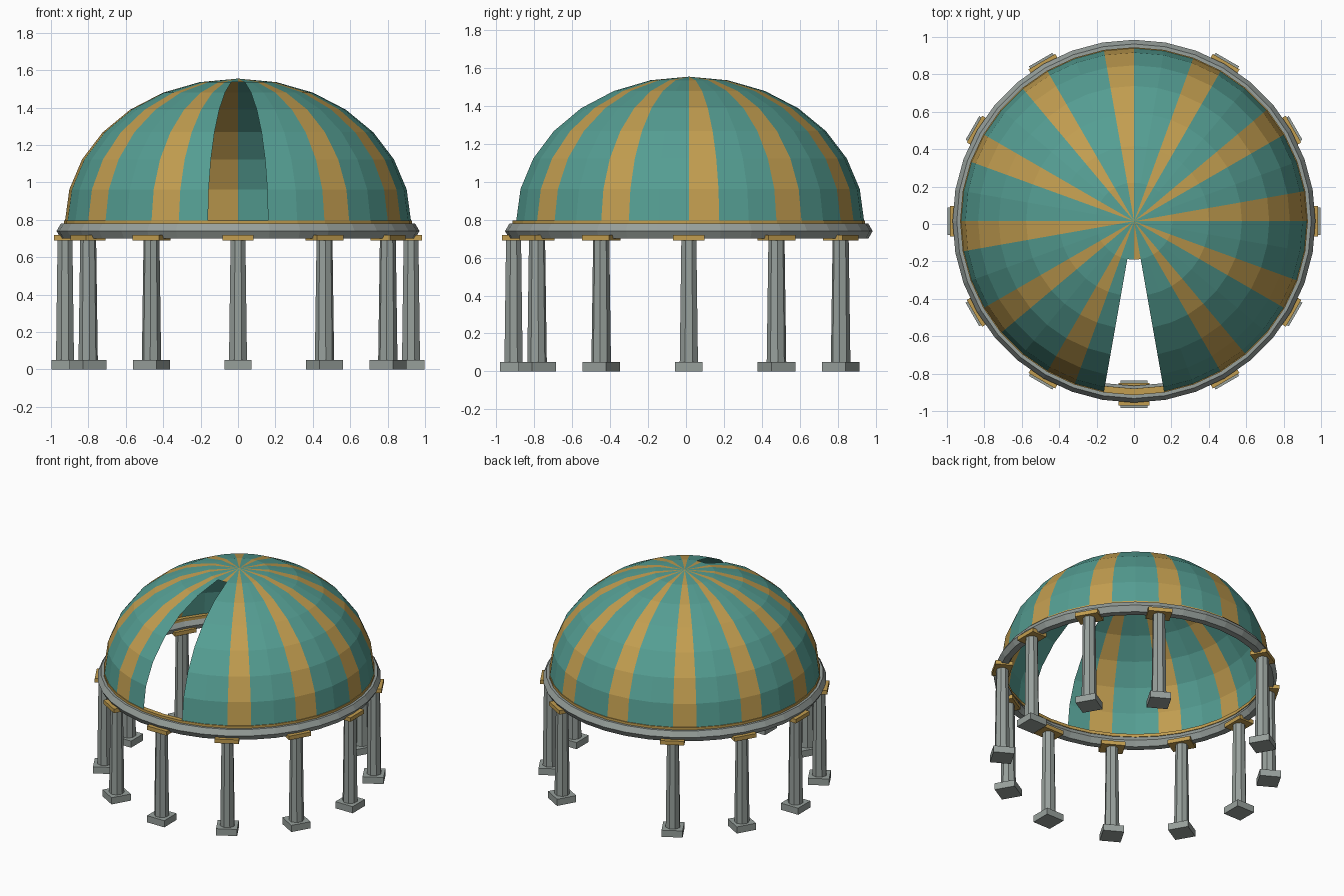
import bpy, bmesh
from math import sin, cos, pi, radians
from mathutils import Matrix

if "Cube" in bpy.data.objects:
    bpy.data.objects.remove(bpy.data.objects["Cube"])

CY = 0.015      # plan centre of the rotunda
SEG = 36        # sides of dome and rings
COL_R = 0.925   # radius of the column circle


def material(name, rgb):
    m = bpy.data.materials.new(name)
    m.diffuse_color = (*rgb, 1)
    m.use_nodes = True
    m.node_tree.nodes["Principled BSDF"].inputs["Base Color"].default_value = m.diffuse_color
    return m


stone = material("stone", (0.31, 0.35, 0.33))
gold = material("gold", (0.54, 0.34, 0.08))
teal = material("teal", (0.09, 0.34, 0.29))


def finish(bm, name, *mats):
    me = bpy.data.meshes.new(name)
    bm.to_mesh(me)
    bm.free()
    for m in mats:
        me.materials.append(m)
    ob = bpy.data.objects.new(name, me)
    bpy.context.collection.objects.link(ob)
    return ob


def ring(name, profile, mat):
    """Closed (radius, z) profile swept round the centre."""
    bm = bmesh.new()
    loops = [[bm.verts.new((r * cos(2 * pi * i / SEG), CY + r * sin(2 * pi * i / SEG), z))
              for r, z in profile] for i in range(SEG)]
    n = len(profile)
    for i in range(SEG):
        a, b = loops[i], loops[(i + 1) % SEG]
        for j in range(n):
            k = (j + 1) % n
            bm.faces.new((a[j], b[j], b[k], a[k]))
    bmesh.ops.recalc_face_normals(bm, faces=bm.faces)
    return finish(bm, name, mat)


def box(name, size, z, place, mat):
    bm = bmesh.new()
    bmesh.ops.create_cube(bm, size=1, matrix=place @ Matrix.Translation((0, 0, z))
                          @ Matrix.Diagonal((*size, 1)))
    return finish(bm, name, mat)


# Columns: eleven of twelve positions, the back one is left open
for k in range(12):
    if k == 3:
        continue
    place = (Matrix.Translation((0, CY, 0)) @ Matrix.Rotation(radians(30 * k), 4, 'Z')
             @ Matrix.Translation((COL_R, 0, 0)))
    box(f"column_base_{k}", (0.145, 0.145, 0.05), 0.025, place, stone)
    box(f"column_capital_{k}", (0.12, 0.165, 0.03), 0.705, place, gold)
    bm = bmesh.new()
    bmesh.ops.create_cone(bm, cap_ends=True, segments=8, radius1=0.052, radius2=0.043, depth=0.64,
                          matrix=place @ Matrix.Translation((0, 0, 0.37))
                          @ Matrix.Rotation(pi / 8, 4, 'Z'))
    finish(bm, f"column_shaft_{k}", stone)

# Hexagonal-section ring beam and the thin gold trim on it
ring("ring_beam", [(COL_R + 0.045 * cos(a * pi / 3), 0.74 + 0.045 * sin(a * pi / 3))
                   for a in range(6)], stone)
ring("dome_trim", [(0.895, 0.775), (0.93, 0.775), (0.93, 0.797), (0.895, 0.797)], gold)

# Striped dome with an open slot at the front
ROWS, R, Z0, H = 7, 0.925, 0.793, 0.762
bm = bmesh.new()
apex = bm.verts.new((0, CY, Z0 + H))
rows = []
for j in range(1, ROWS + 1):
    t = j * pi / 2 / ROWS
    rows.append([bm.verts.new((R * sin(t) * cos(2 * pi * i / SEG),
                               CY + R * sin(t) * sin(2 * pi * i / SEG),
                               Z0 + H * cos(t))) for i in range(SEG)])
for i in range(SEG):
    n = (i + 1) % SEG
    faces = [bm.faces.new((apex, rows[0][i], rows[0][n]))]
    if i not in (26, 27):
        faces += [bm.faces.new((a[i], b[i], b[n], a[n])) for a, b in zip(rows, rows[1:])]
    for f in faces:
        f.material_index = 1 if i % 3 == 0 else 0
finish(bm, "dome", teal, gold)
